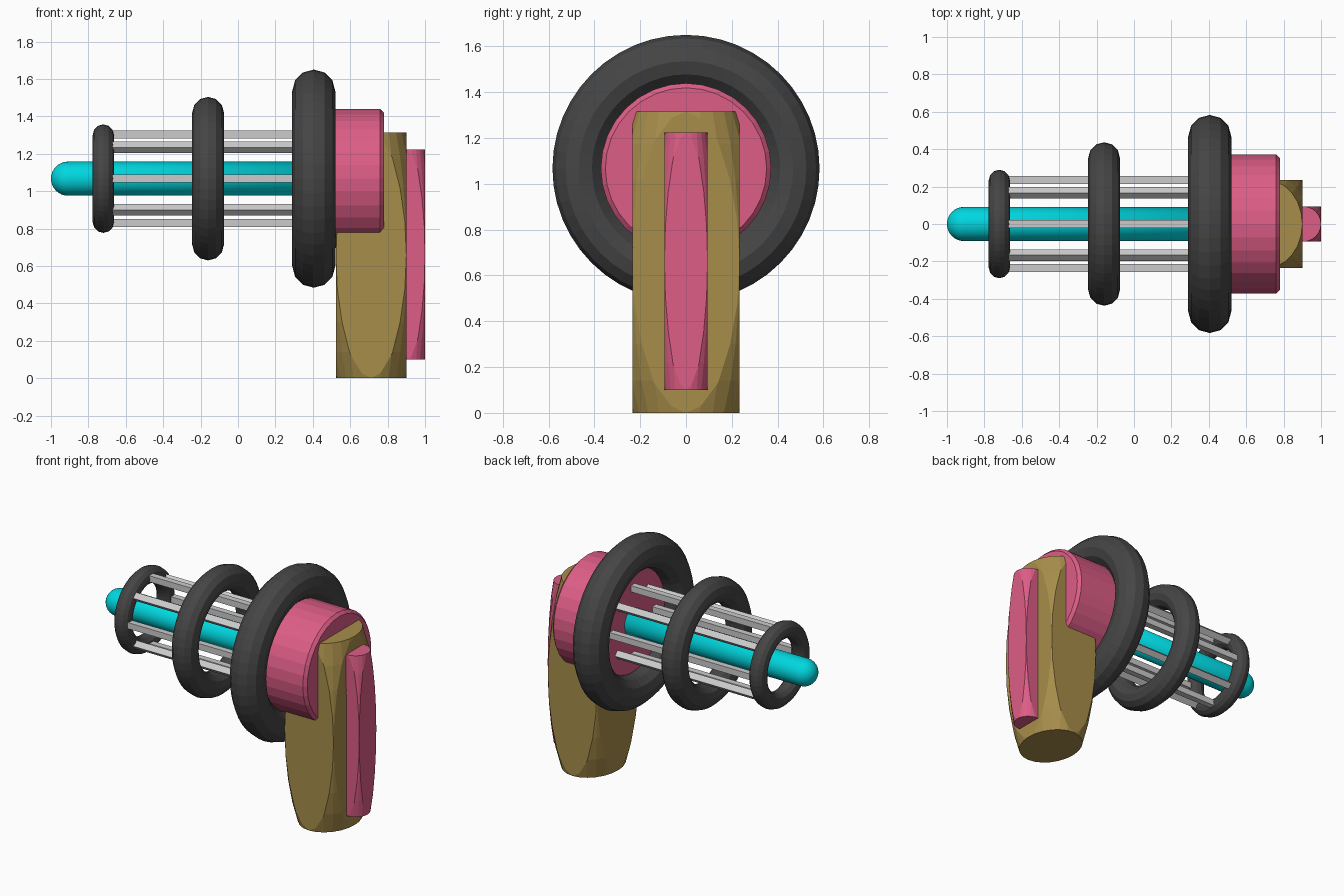
import bpy, bmesh, math
from mathutils import Vector, Matrix

if "Cube" in bpy.data.objects:
    bpy.data.objects.remove(bpy.data.objects["Cube"])

AXIS_Z = 1.067
ALONG_X = Matrix.Rotation(math.pi / 2, 4, 'Y')


def material(name, rgb):
    m = bpy.data.materials.new(name)
    m.diffuse_color = (*rgb, 1)
    m.use_nodes = True
    m.node_tree.nodes["Principled BSDF"].inputs["Base Color"].default_value = m.diffuse_color
    return m


CYAN = material("cyan", (0.0, 0.68, 0.74))
DARK = material("dark", (0.06, 0.06, 0.06))
PINK = material("pink", (0.72, 0.11, 0.24))
GOLD = material("gold", (0.39, 0.27, 0.07))


def finish(bm, name, mat=None):
    bmesh.ops.recalc_face_normals(bm, faces=bm.faces)
    me = bpy.data.meshes.new(name)
    bm.to_mesh(me)
    bm.free()
    ob = bpy.data.objects.new(name, me)
    bpy.context.collection.objects.link(ob)
    if mat:
        me.materials.append(mat)
    return ob


def lathe(name, profile, mat, steps=32, closed=False):
    """Spin (x, radius) points around the gun axis."""
    bm = bmesh.new()
    vs = [bm.verts.new((x, 0, AXIS_Z + r)) for x, r in profile]
    es = [bm.edges.new(p) for p in zip(vs, vs[1:])]
    if closed:
        es.append(bm.edges.new((vs[-1], vs[0])))
    bmesh.ops.spin(bm, geom=vs + es, cent=(0, 0, AXIS_Z), axis=(1, 0, 0),
                   angle=2 * math.pi, steps=steps)
    bmesh.ops.remove_doubles(bm, verts=bm.verts, dist=1e-4)
    return finish(bm, name, mat)


def rounded_block(name, lo, hi, mat):
    """Box whose edges and corners are trimmed by a sphere through the edge midpoints."""
    bm = bmesh.new()
    bmesh.ops.create_uvsphere(bm, u_segments=24, v_segments=16, radius=math.sqrt(2))
    for i in range(3):
        for s in (-1, 1):
            n = Vector((0, 0, 0))
            n[i] = s
            bmesh.ops.bisect_plane(bm, geom=bm.verts[:] + bm.edges[:] + bm.faces[:],
                                   dist=1e-5, plane_co=n, plane_no=n, clear_outer=True)
    pts = [v.co.copy() for v in bm.verts]
    bm.clear()
    lo, hi = Vector(lo), Vector(hi)
    mid, half = (lo + hi) / 2, (hi - lo) / 2
    for p in pts:
        bm.verts.new([mid[k] + half[k] * p[k] for k in range(3)])
    bmesh.ops.remove_doubles(bm, verts=bm.verts, dist=1e-4)
    bmesh.ops.convex_hull(bm, input=bm.verts)
    bmesh.ops.dissolve_limit(bm, angle_limit=0.01, verts=bm.verts, edges=bm.edges)
    return finish(bm, name, mat)


# Barrel with round tip
R = 0.091
tip = [(-1 + R - R * math.cos(a), R * math.sin(a))
       for a in (i * math.pi / 16 for i in range(9))]
barrel = lathe("barrel", tip + [(0.5, R), (0.5, 0)], CYAN)
barrel.data.shade_smooth()

# Three rings growing toward the body
for label, x, major, minor in (("front", -0.72, 0.233, 0.057),
                               ("middle", -0.16, 0.352, 0.085),
                               ("rear", 0.405, 0.468, 0.115)):
    circle = [(x + minor * math.cos(a), major + minor * math.sin(a))
              for a in (i * math.pi / 6 for i in range(12))]
    lathe(label + "_ring", circle, DARK, 48, True)

# Eight square rods around the barrel
for i in range(8):
    bm = bmesh.new()
    bmesh.ops.create_cube(bm, size=1, matrix=Matrix.Translation((-0.11, 0, 0.236))
                          @ Matrix.Diagonal((1.22, 0.043, 0.043, 1)))
    bm.transform(Matrix.Translation((0, 0, AXIS_Z)) @ Matrix.Rotation(i * math.pi / 4, 4, 'X'))
    finish(bm, "rod_%d" % (i + 1))

# Round body with chamfered rims
lathe("body", [(0.41, 0), (0.41, 0.352), (0.43, 0.372), (0.76, 0.372),
               (0.78, 0.352), (0.78, 0)], PINK)

# Grip and its back strip
rounded_block("grip", (0.523, -0.234, 0), (0.9, 0.234, 1.315), GOLD)
rounded_block("grip_strip", (0.81, -0.094, 0.1), (1.0, 0.094, 1.223), PINK)
